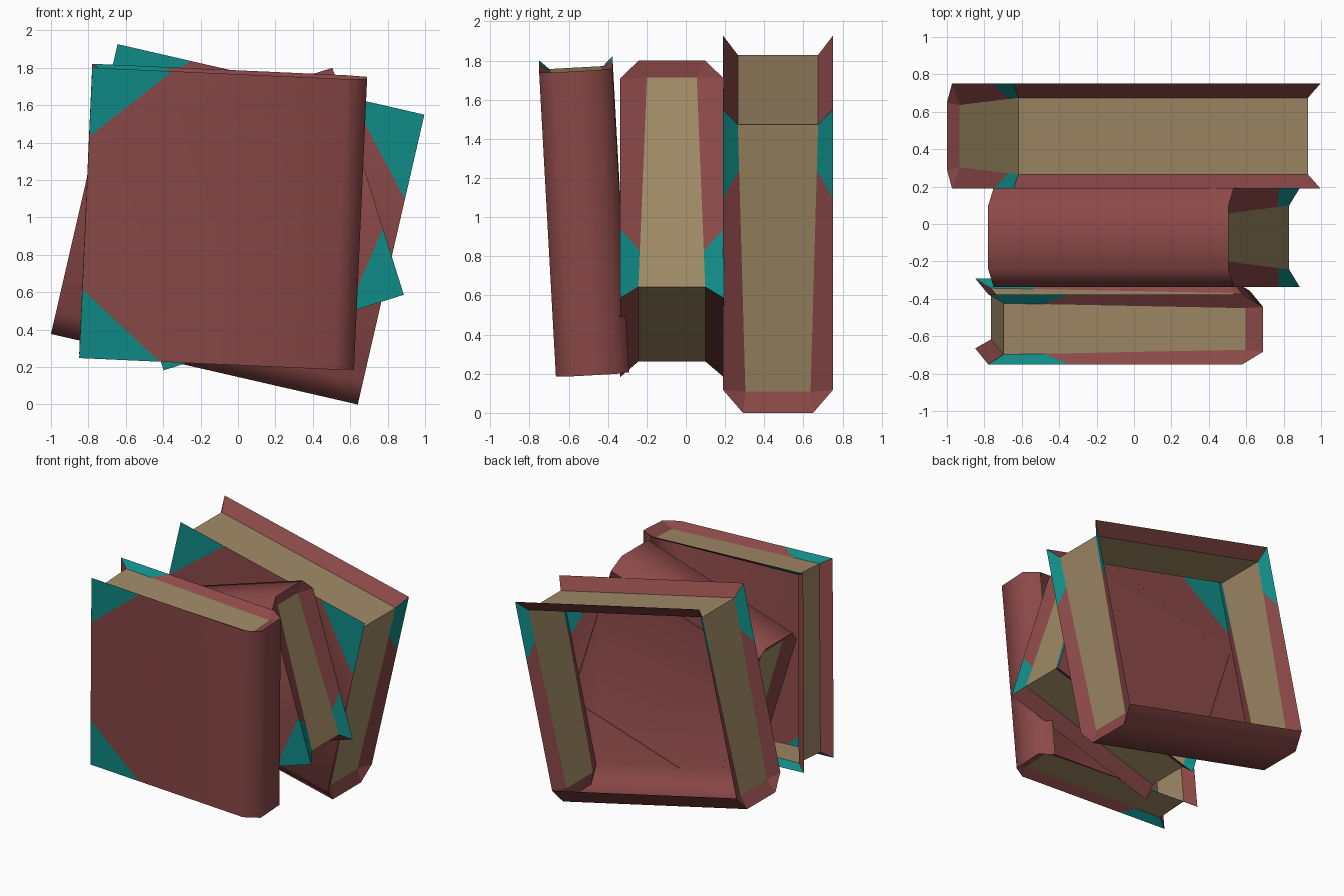
import bpy, bmesh
from mathutils import Vector

if "Cube" in bpy.data.objects:
    bpy.data.objects.remove(bpy.data.objects["Cube"])


def material(name, rgb):
    m = bpy.data.materials.new(name)
    m.diffuse_color = (*rgb, 1)
    m.use_nodes = True
    m.node_tree.nodes["Principled BSDF"].inputs["Base Color"].default_value = m.diffuse_color
    return m


MATS = [material("cover_red", (0.262, 0.066, 0.066)),
        material("corner_teal", (0.005, 0.262, 0.242)),
        material("page_tan", (0.352, 0.254, 0.133))]
RED, TEAL, PAGE = 0, 1, 2


def book(name, origin, u_dir, v_dir, n_dir, scale, thick, inset=0.134, inset_spine=0.203):
    """u runs along the spine, v from spine to fore edge, n from front to back."""
    o, ud, vd, nd = (Vector(a) for a in (origin, u_dir, v_dir, n_dir))
    ud.normalize(), vd.normalize(), nd.normalize()
    L, W, T = 1.683 * scale, 1.59 * scale, thick
    ch, cn = 0.12 * scale, 0.18 * T                      # spine bevel
    pu, pf, ps = 0.047 * scale, W - 0.09 * scale, 0.10 * scale   # page block recess
    nf, ns = inset * T, inset_spine * T
    cv, cu, ci = W - 0.465 * scale, 0.40 * scale, W - 0.33 * scale  # teal corners
    bm = bmesh.new()

    def face(pts, mat, smooth=False):
        f = bm.faces.new([bm.verts.new(o + nd * n + ud * u + vd * v) for n, u, v in pts])
        f.material_index = mat
        f.smooth = smooth

    # front cover with its two teal corners (the back is open)
    face([(0, 0, ch), (0, 0, cv), (0, cu, W), (0, L - cu, W), (0, L, cv), (0, L, ch)], RED, True)
    face([(0, 0, cv), (0, 0, W), (0, cu, W)], TEAL, True)
    face([(0, L, cv), (0, L, W), (0, L - cu, W)], TEAL, True)

    # bevelled spine
    prof = [(0, ch), (cn, 0), (T - cn, 0), (T, ch)]
    for (n0, v0), (n1, v1) in zip(prof, prof[1:]):
        face([(n0, 0, v0), (n1, 0, v1), (n1, L, v1), (n0, L, v0)], RED, True)

    # fore edge: pages and sloping cover rims
    face([(nf, pu, pf), (nf, L - pu, pf), (T - nf, L - pu, pf), (T - nf, pu, pf)], PAGE)
    for a, b in ((0, nf), (T, T - nf)):
        face([(a, 0, W), (a, cu, W), (a, L - cu, W), (a, L, W), (b, L - pu, pf), (b, pu, pf)], RED)

    # head and tail: pages, rims and teal rim corners
    for e, p in ((0, pu), (L, L - pu)):
        face([(nf, p, pf), (T - nf, p, pf), (T - ns, p, ps), (ns, p, ps)], PAGE)
        face([(cn, e, 0), (T - cn, e, 0), (T - ns, p, ps), (ns, p, ps)], RED)
        k = (ci - ps) / (pf - ps)
        nm = ns + (nf - ns) * k                          # inner end of the teal
        for side in (lambda n: n, lambda n: T - n):
            face([(side(0), e, ch), (side(cn), e, 0), (side(ns), p, ps)], RED)
            face([(side(0), e, ch), (side(0), e, cv), (side(nm), p, ci), (side(ns), p, ps)], RED)
            face([(side(0), e, cv), (side(0), e, W), (side(nf), p, pf), (side(nm), p, ci)], TEAL)

    bmesh.ops.remove_doubles(bm, verts=bm.verts, dist=1e-4)
    bmesh.ops.recalc_face_normals(bm, faces=bm.faces)
    bm.faces.ensure_lookup_table()
    if bm.faces[0].normal.dot(nd) > 0:                   # front cover faces outward
        bmesh.ops.reverse_faces(bm, faces=bm.faces)
    me = bpy.data.meshes.new(name)
    bm.to_mesh(me)
    bm.free()
    for m in MATS:
        me.materials.append(m)
    bpy.context.collection.objects.link(bpy.data.objects.new(name, me))


# front book: spine on the right, leaning slightly forward
book("front_book", (0.62, -0.665, 0.182), (0.045, -0.055, 0.997), (-0.999, 0, 0.045),
     (0, 0.998, 0.055), 0.925, 0.375)
# middle book: spine towards the top
book("middle_book", (0.505, -0.337, 1.80), (-0.954, 0, -0.30), (0.30, 0, -0.954),
     (0, 1, 0), 0.80, 0.53, 0.178, 0.26)
# back book: spine at the bottom
book("back_book", (-1.0, 0.19, 0.377), (0.9746, 0, -0.224), (0.224, 0, 0.9746),
     (0, 1, 0), 1.0, 0.56)
